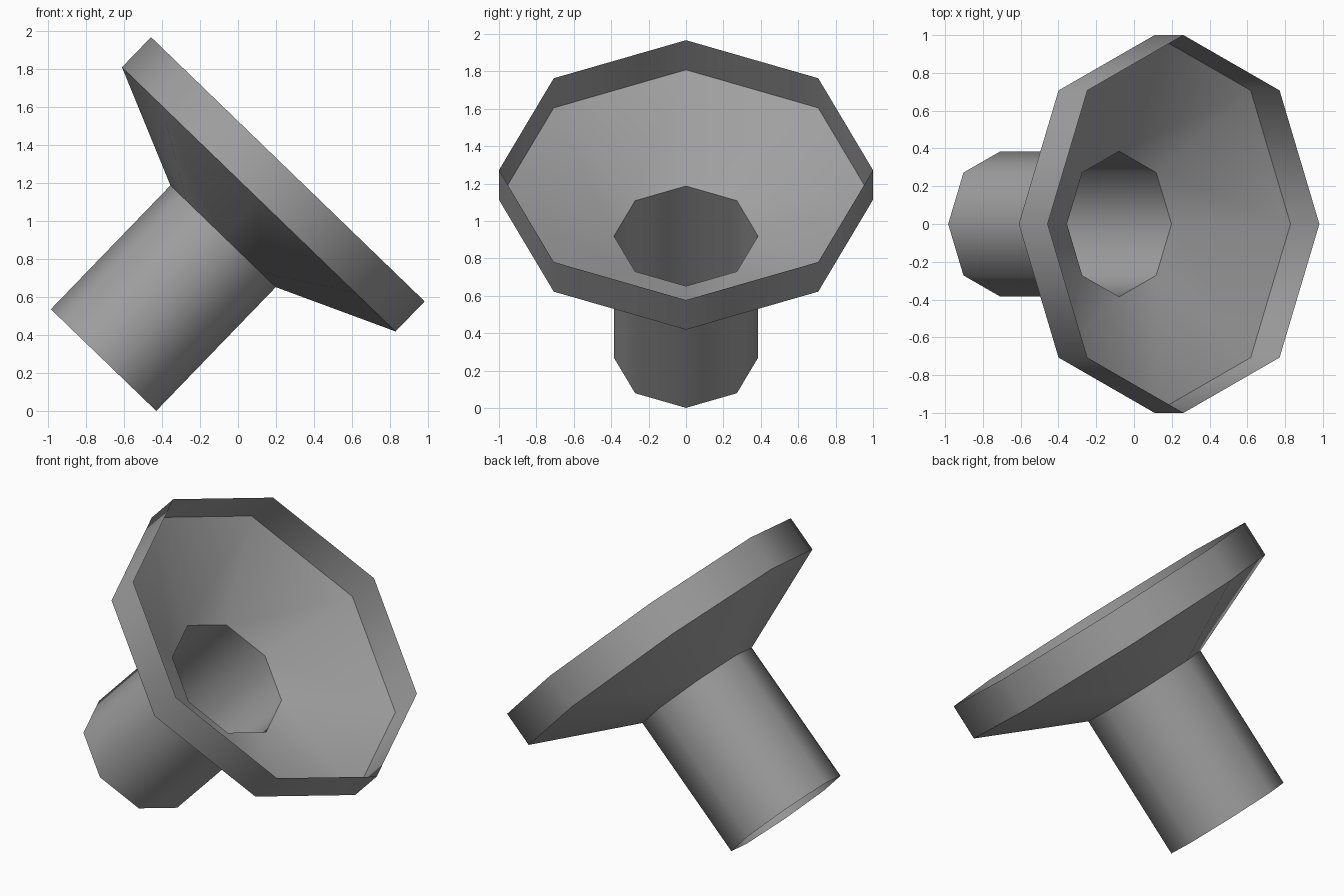
import bpy
import math
from mathutils import Matrix, Vector

cube = bpy.data.objects.get("Cube")
if cube:
    bpy.data.objects.remove(cube, do_unlink=True)

# Single grey material
grey = bpy.data.materials.new("mid_grey")
grey.use_nodes = True
colour = (0.35, 0.35, 0.35, 1)
grey.diffuse_color = colour
grey.node_tree.nodes["Principled BSDF"].inputs["Base Color"].default_value = colour

# Tilted axis running from the pipe's open lower end up through the mouth
TILT = math.radians(44)
BASE = Vector((-0.707, 0, 0.268))
AXIS = Matrix.Rotation(TILT, 3, "Y") @ Vector((0, 0, 1))
SIDES = 8


def open_ring(name, start, length, r_low, r_high):
    """Open-ended eight-sided shell placed along the tilted axis."""
    bpy.ops.mesh.primitive_cone_add(
        vertices=SIDES, radius1=r_low, radius2=r_high, depth=length,
        end_fill_type="NOTHING", location=BASE + AXIS * (start + length / 2),
        rotation=(0, TILT, 0))
    ob = bpy.context.object
    ob.name = name
    ob.data.materials.append(grey)
    bpy.ops.object.shade_smooth_by_angle(angle=math.radians(50))
    return ob


# Pipe, flared bell and straight rim, stacked end to end
start = 0
for name, length, r_low, r_high in (
        ("pipe", 0.905, 0.385, 0.385),
        ("flared_bell", 0.27, 0.385, 1.0),
        ("rim", 0.22, 1.0, 1.0)):
    open_ring(name, start, length, r_low, r_high)
    start += length
